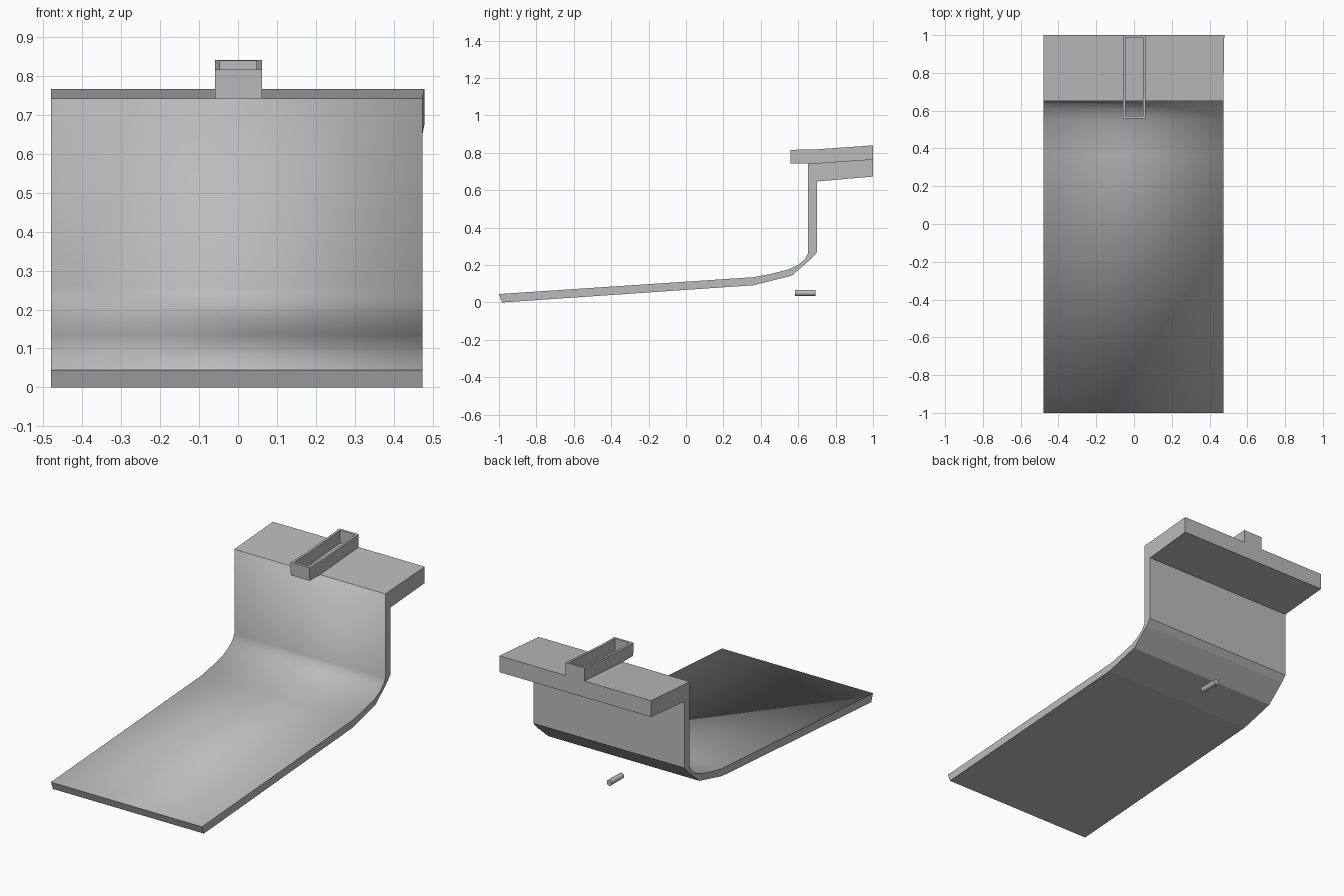
import bpy, bmesh, math

if "Cube" in bpy.data.objects:
    bpy.data.objects.remove(bpy.data.objects["Cube"])

# Shared mid-grey finish
grey = bpy.data.materials.new("grey")
grey.diffuse_color = (0.5, 0.5, 0.5, 1)
grey.use_nodes = True
grey.node_tree.nodes["Principled BSDF"].inputs["Base Color"].default_value = grey.diffuse_color


def prism(name, profile, x0, x1, split=0):
    """Extrude a closed (y, z) outline along x; split the first sides into triangles."""
    bm = bmesh.new()
    left = [bm.verts.new((x0, y, z)) for y, z in profile]
    right = [bm.verts.new((x1, y, z)) for y, z in profile]
    n = len(profile)
    for i in range(n):
        j = (i + 1) % n
        if i < split:
            bm.faces.new((left[i], right[i], right[j]))
            bm.faces.new((left[i], right[j], left[j]))
        else:
            bm.faces.new((left[i], right[i], right[j], left[j]))
    bm.faces.new(left)
    bm.faces.new(right[::-1])
    bmesh.ops.recalc_face_normals(bm, faces=bm.faces)
    mesh = bpy.data.meshes.new(name)
    bm.to_mesh(mesh)
    bm.free()
    mesh.materials.append(grey)
    obj = bpy.data.objects.new(name, mesh)
    bpy.context.collection.objects.link(obj)
    return obj


# Sloping tray, curved bend, upright wall and rear ledge in one section
section = [
    (-1, 0.045), (0.36, 0.135), (0.46, 0.154), (0.55, 0.177), (0.60, 0.201),
    (0.635, 0.23), (0.652, 0.26), (0.652, 0.742), (1, 0.766),
    (1, 0.673), (0.70, 0.647), (0.70, 0.268), (0.672, 0.236),
    (0.565, 0.143), (0.36, 0.092), (-0.983, 0.0),
]
upper = 7  # sides of the section that form the upper surface
tray = prism("tray_and_ledge", section, -0.48, 0.473, split=upper)
mesh = tray.data
# the ledge widens slightly at its right rear corner
for v in mesh.vertices:
    if v.co.x > 0 and v.co.y > 0.99:
        v.co.x = 0.478
mesh.update()

# Upper surface shaded soft out to its borders, every other side flat
normals = []
for face in mesh.polygons:
    for i in face.vertices:
        soft = face.index < upper * 2
        normals.append(tuple(mesh.vertices[i].normal if soft else face.normal))
mesh.shade_smooth()
mesh.normals_split_custom_set(normals)

# Thin-walled open frame on top of the ledge
frame = prism("top_frame", [
    (0.558, 0.816), (0.69, 0.818), (1, 0.84), (1, 0.762),
    (0.652, 0.738), (0.652, 0.742), (0.56, 0.742)], -0.059, 0.061)
cutter = prism("frame_cutter", [
    (0.573, 0.6), (0.987, 0.6), (0.987, 1), (0.573, 1)], -0.046, 0.048)
cutter.hide_render = True
cut = frame.modifiers.new("opening", 'BOOLEAN')
cut.operation = 'DIFFERENCE'
cut.solver = 'EXACT'
cut.object = cutter
bpy.context.view_layer.objects.active = frame
bpy.ops.object.modifier_apply(modifier=cut.name)
bpy.data.objects.remove(cutter)

# Small pin below the bend
bpy.ops.mesh.primitive_cylinder_add(
    vertices=16, radius=0.016, depth=0.11,
    location=(0, 0.637, 0.051), rotation=(math.pi / 2, 0, 0))
pin = bpy.context.object
pin.name = "pin"
pin.data.materials.append(grey)
bpy.ops.object.shade_smooth_by_angle(angle=math.radians(35))
